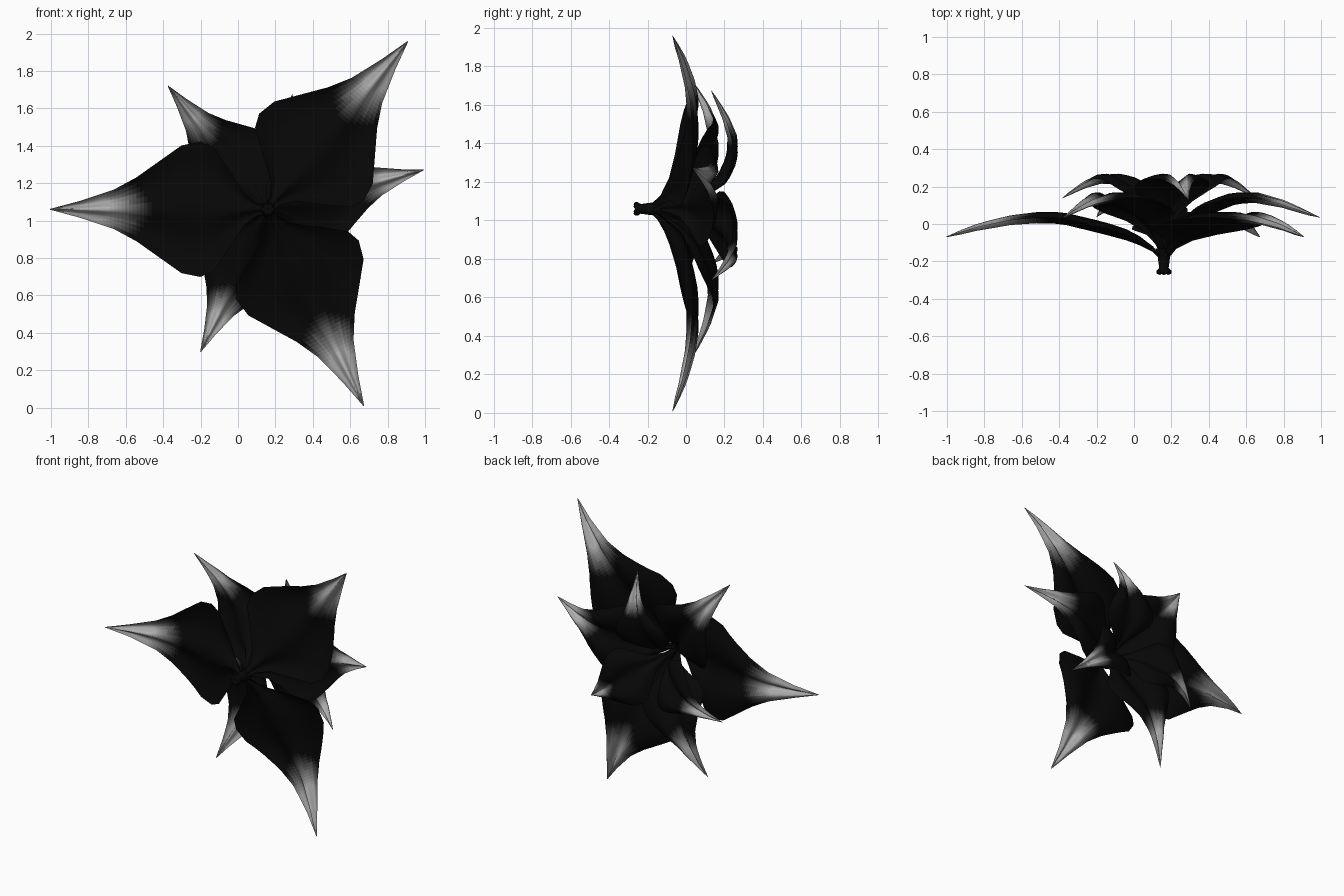
import bpy, bmesh, math

if "Cube" in bpy.data.objects:
    bpy.data.objects.remove(bpy.data.objects["Cube"])

CX, CZ = 0.16, 1.06   # flower axis runs along y through this point

def lerp(pts, x):
    for (x0, y0), (x1, y1) in zip(pts, pts[1:]):
        if x <= x1:
            return y0 + (y1 - y0) * (x - x0) / (x1 - x0)
    return pts[-1][1]

def grey(name, v):
    m = bpy.data.materials.new(name)
    m.diffuse_color = (v, v, v, 1)
    m.use_nodes = True
    m.node_tree.nodes["Principled BSDF"].inputs["Base Color"].default_value = m.diffuse_color
    return m

# black petals fading to pale tips
LEVELS = 12
MATS = [grey(f"petal_shade_{i}", 0.002 + 0.45 * (i / LEVELS) ** 1.8) for i in range(LEVELS + 1)]
FADE = [(0, 0), (0.53, 0), (0.72, 1), (0.84, 1), (1, 0.85)]

# half width against radius, both for the largest petal (length 1.16)
WIDTH = [(0, .02), (.06, .035), (.13, .09), (.2, .2), (.29, .33), (.36, .36), (.46, .34),
         (.58, .255), (.70, .17), (.82, .105), (1.0, .045), (1.16, .002)]
ROWS = [0, .03, .06, .13, .2, .29, .36, .46, .52, .58] + [.60 + .02 * i for i in range(15)] \
    + [.94, 1.0, 1.08, 1.16]
COLS = 12
# cross-section: grooved midrib, raised flanks, edges drooping a little
SECTION = [(0, -.3), (.25, .3), (.5, .7), (.75, .6), (1, .2)]

def petal(name, angle, length, profile, wide=1.0):
    bm = bmesh.new()
    k = length / 1.16
    ca, sa = math.cos(math.radians(angle)), math.sin(math.radians(angle))
    grid = []
    for r0 in ROWS:
        r, w = r0 * k, lerp(WIDTH, r0) * k * wide
        y = lerp(profile, r)
        depth = .075 * w / (w + .05)
        row = []
        for j in range(COLS + 1):
            s = 2 * j / COLS - 1
            dy = depth * lerp(SECTION, abs(s))
            row.append(bm.verts.new((CX + r * ca - s * w * sa, y + dy, CZ + r * sa + s * w * ca)))
        grid.append(row)
    for i in range(len(ROWS) - 1):
        mid = (ROWS[i] + ROWS[i + 1]) / 2 / 1.16
        for j in range(COLS):
            f = bm.faces.new((grid[i][j], grid[i][j + 1], grid[i + 1][j + 1], grid[i + 1][j]))
            s = abs(2 * (j + .5) / COLS - 1)
            # the pale area starts later towards the edges
            t = lerp(FADE, mid - .12 * s * s * (1 - mid) * 2.5) * (1 - .25 * s)
            f.material_index = round(t * LEVELS)
            f.smooth = True
    bmesh.ops.recalc_face_normals(bm, faces=bm.faces)
    me = bpy.data.meshes.new(name)
    bm.to_mesh(me)
    bm.free()
    for m in MATS:
        me.materials.append(m)
    bpy.context.collection.objects.link(bpy.data.objects.new(name, me))

# three whorls of petals, each with its own side profile (radius, y)
OUTER = [(0, -.2), (.03, -.17), (.08, -.12), (.2, -.07), (.32, -.035), (.55, .02),
         (.68, .022), (.82, .01), (1.0, -.025), (1.16, -.07)]
MIDDLE = [(0, -.18), (.03, -.13), (.08, -.06), (.16, .02), (.28, .08), (.4, .125),
          (.5, .13), (.65, .10), (.85, .035)]
INNER = [(0, -.16), (.03, -.04), (.08, .08), (.15, .16), (.22, .205), (.3, .23),
         (.38, .23), (.48, .20), (.63, .13)]
for name, petals, prof, wide in (
        ("outer_petal", ((180, 1.165), (50.2, 1.17), (-64, 1.17)), OUTER, 1.0),
        ("middle_petal", ((129, .85), (14.2, .86), (244.7, .845)), MIDDLE, 1.0),
        ("inner_petal", ((78, .63), (207.5, .615), (323.5, .62)), INNER, 1.05)):
    for i, (a, length) in enumerate(petals):
        petal(f"{name}_{i + 1}", a, length, prof, wide)

# stem: a lathed neck with a lobed, flared end
def stem():
    bm = bmesh.new()
    n = 12
    rings = []
    for y, r, lobe in ((-.255, .004, 0), (-.265, .032, .008), (-.25, .034, .006), (-.235, .025, 0),
                       (-.2, .03, 0), (-.165, .034, 0), (-.13, .045, 0)):
        ring = []
        for i in range(n):
            a = 2 * math.pi * i / n
            rr = r + lobe * (-1) ** i
            ring.append(bm.verts.new((CX + rr * math.cos(a), y - lobe * (i % 2), CZ + rr * math.sin(a))))
        rings.append(ring)
    for p, q in zip(rings, rings[1:]):
        for i in range(n):
            bm.faces.new((p[i], p[(i + 1) % n], q[(i + 1) % n], q[i])).smooth = True
    bm.faces.new(rings[0])
    bmesh.ops.recalc_face_normals(bm, faces=bm.faces)
    me = bpy.data.meshes.new("stem")
    bm.to_mesh(me)
    bm.free()
    me.materials.append(MATS[0])
    bpy.context.collection.objects.link(bpy.data.objects.new("stem", me))

stem()
